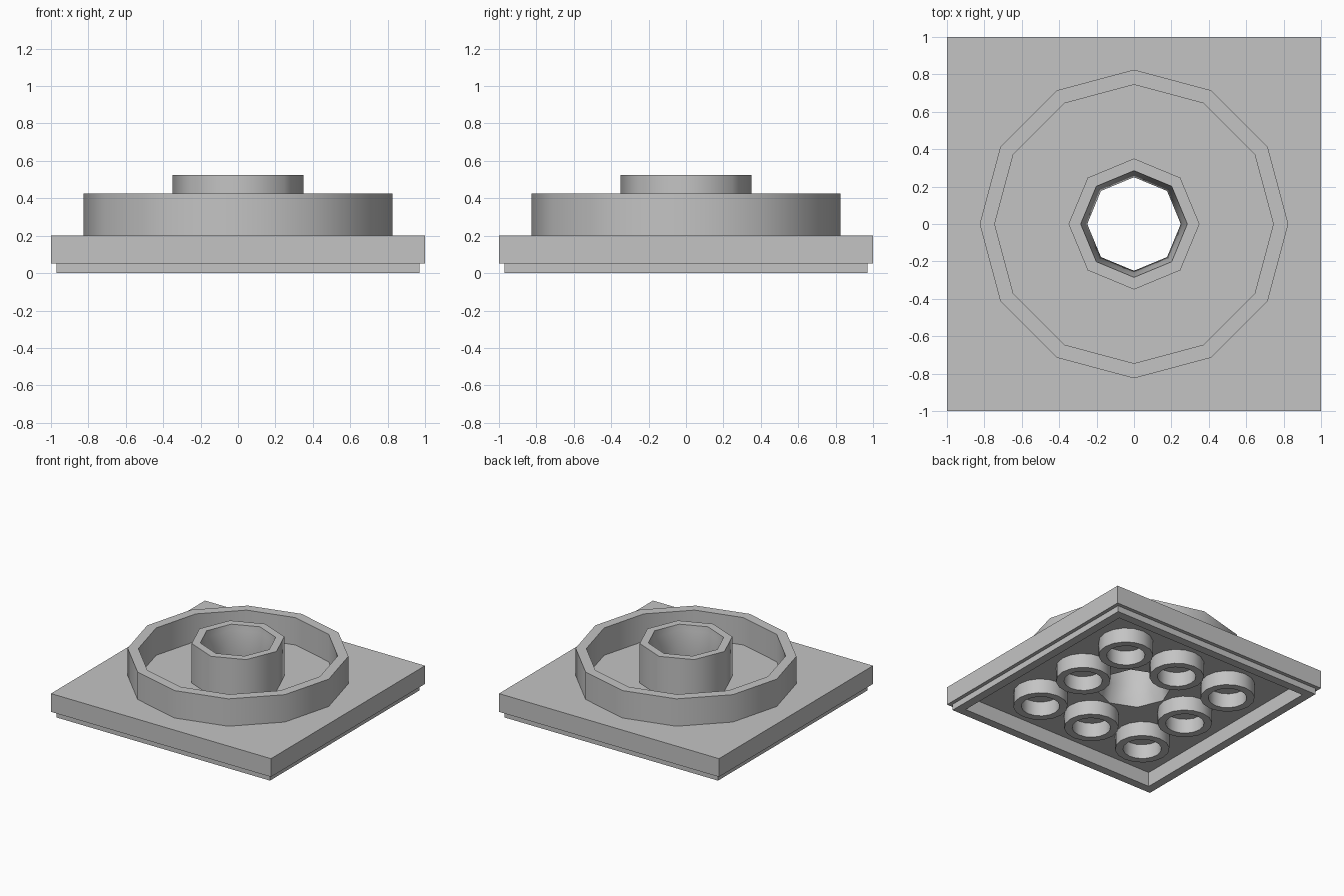
import bpy
import bmesh
from math import sin, cos, pi, radians, sqrt

default = bpy.data.objects.get("Cube")
if default:
    bpy.data.objects.remove(default, do_unlink=True)

grey = bpy.data.materials.new("light_grey")
grey.use_nodes = True
colour = (0.55, 0.55, 0.55, 1)
grey.diffuse_color = colour
grey.node_tree.nodes["Principled BSDF"].inputs["Base Color"].default_value = colour


def lathe(name, profile, sides, phase=pi / 2, closed=True, at=(0, 0)):
    """Spin an (r, z) profile; closed joins its ends, otherwise they are capped."""
    bm = bmesh.new()
    rings = []
    for r, z in profile:
        angles = [phase + 2 * pi * i / sides for i in range(sides)]
        rings.append([bm.verts.new((at[0] + r * cos(a), at[1] + r * sin(a), z)) for a in angles])
    pairs = list(zip(rings, rings[1:]))
    if closed:
        pairs.append((rings[-1], rings[0]))
    else:
        bm.faces.new(rings[0])
        bm.faces.new(rings[-1])
    for a, b in pairs:
        for i in range(sides):
            j = (i + 1) % sides
            bm.faces.new((a[i], a[j], b[j], b[i]))
    bmesh.ops.recalc_face_normals(bm, faces=bm.faces)
    mesh = bpy.data.meshes.new(name)
    bm.to_mesh(mesh)
    bm.free()
    mesh.materials.append(grey)
    obj = bpy.data.objects.new(name, mesh)
    bpy.context.collection.objects.link(obj)
    return obj


def smooth(obj):
    bpy.ops.object.select_all(action='DESELECT')
    obj.select_set(True)
    bpy.context.view_layer.objects.active = obj
    bpy.ops.object.shade_smooth_by_angle(angle=radians(50))


CEILING, TOP = 0.12, 0.2

# Square plate with a stepped lip and a hollow underside
shell = [(0.9, CEILING), (0.9, 0), (0.97, 0), (0.97, 0.05), (1, 0.05), (1, TOP)]
plate = lathe("square_plate", [(r * sqrt(2), z) for r, z in shell], 4, pi / 4, closed=False)

# Octagonal opening for the hub
cutter = lathe("hub_cutter", [(0.35, -0.1), (0.35, 0.4)], 8, closed=False)
cut = plate.modifiers.new("hub_opening", 'BOOLEAN')
cut.operation = 'DIFFERENCE'
cut.solver = 'EXACT'
cut.object = cutter
bpy.context.view_layer.objects.active = plate
bpy.ops.object.modifier_apply(modifier=cut.name)
bpy.data.objects.remove(cutter, do_unlink=True)

# Hub tube with a waisted bore
smooth(lathe("hub", [(0.35, CEILING), (0.35, 0.525), (0.285, 0.525), (0.28, 0.48),
                     (0.25, 0.27), (0.285, CEILING)], 8))

# Raised outer ring
smooth(lathe("outer_ring", [(0.825, TOP), (0.825, 0.425), (0.745, 0.425), (0.745, TOP)], 12))

# Tubes under the plate, around the hub
for x in (-0.5, 0, 0.5):
    for y in (-0.5, 0, 0.5):
        if x or y:
            smooth(lathe("under_tube", [(0.205, 0), (0.205, CEILING), (0.145, CEILING), (0.145, 0)],
                         16, at=(x, y)))
